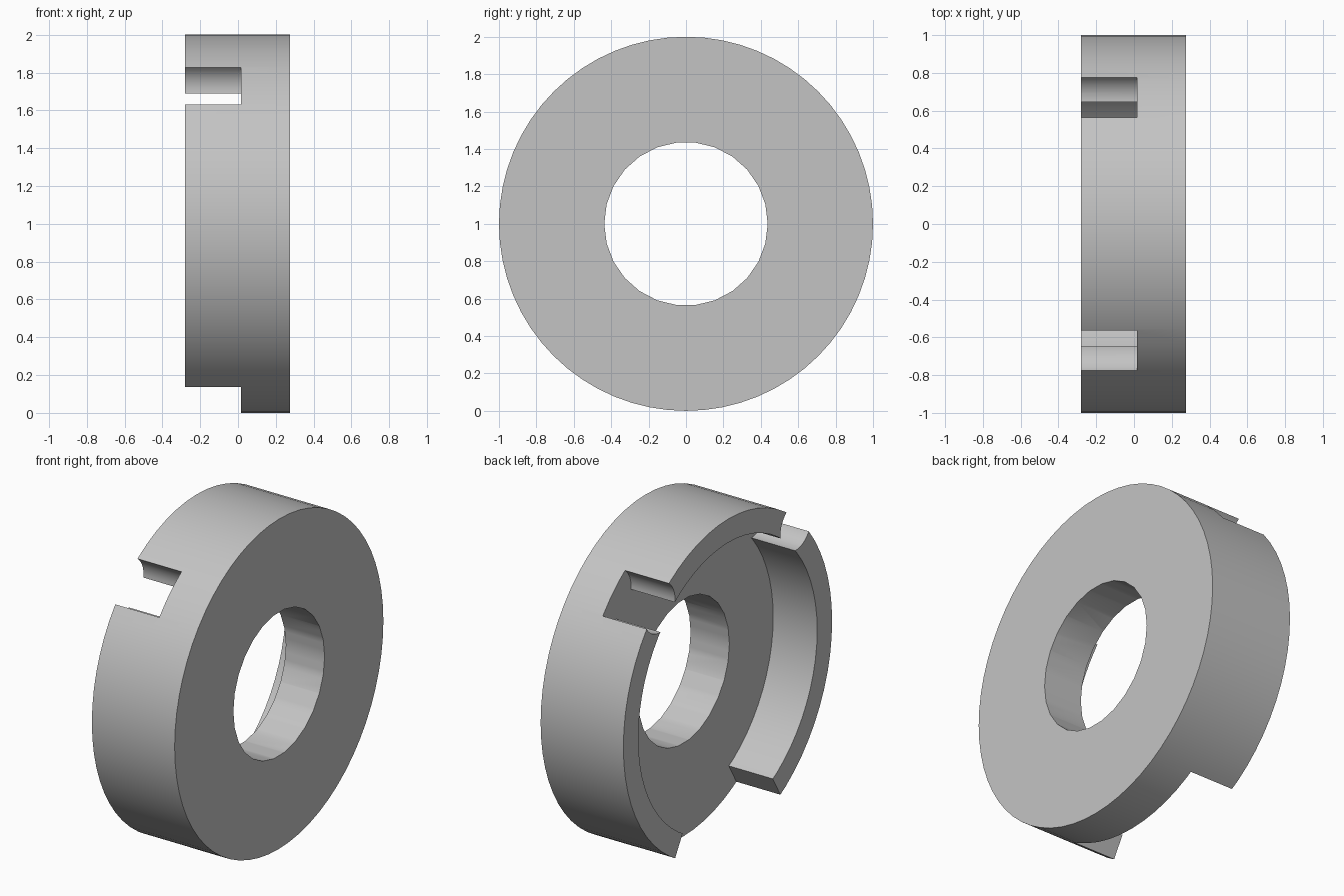
import bpy
import bmesh
from math import sin, cos, pi, radians

cube = bpy.data.objects.get("Cube")
if cube:
    bpy.data.objects.remove(cube, do_unlink=True)

BACK, FLOOR, OPEN = 0.275, 0.015, -0.28    # x of plain face, recess floor, rim face
OUTER, INNER, BORE = 1.0, 0.857, 0.437     # radii
SIDES = 64


def finish(bm, name):
    bmesh.ops.recalc_face_normals(bm, faces=bm.faces)
    mesh = bpy.data.meshes.new(name)
    bm.to_mesh(mesh)
    bm.free()
    obj = bpy.data.objects.new(name, mesh)
    bpy.context.collection.objects.link(obj)
    return obj


def ring_of(radius, sides, y=0.0, z=1.0):
    return [(y + radius * cos(2 * pi * i / sides), z + radius * sin(2 * pi * i / sides))
            for i in range(sides)]


def lathe(name, profile):
    """Turn a closed (x, radius) profile around the x axis."""
    bm = bmesh.new()
    rings = [[bm.verts.new((x, y, z)) for y, z in ring_of(r, SIDES)] for x, r in profile]
    for k, a in enumerate(rings):
        b = rings[(k + 1) % len(rings)]
        for i in range(SIDES):
            j = (i + 1) % SIDES
            bm.faces.new((a[i], a[j], b[j], b[i]))
    return finish(bm, name)


def prism(name, outline, x0, x1):
    """Extrude a (y, z) outline along x."""
    bm = bmesh.new()
    face = bm.faces.new([bm.verts.new((x0, y, z)) for y, z in outline])
    new = bmesh.ops.extrude_face_region(bm, geom=[face])["geom"]
    verts = [v for v in new if isinstance(v, bmesh.types.BMVert)]
    bmesh.ops.translate(bm, verts=verts, vec=(x1 - x0, 0, 0))
    obj = finish(bm, name)
    obj.hide_render = True
    return obj


# Flanged disc with a raised rim
body = lathe("slotted_collar", [(BACK, 0.3), (BACK, OUTER), (OPEN, OUTER),
                                (OPEN, INNER), (FLOOR, INNER), (FLOOR, 0.3)])

# Centre bore, bottom gap in the rim, two round-sided slots
cutters = [prism("bore_cutter", ring_of(BORE, 26), -0.5, 0.5)]
half, reach = radians(30.3), 1.5
cutters.append(prism("gap_cutter", [(0, 1),
                                    (-reach * sin(half), 1 - reach * cos(half)),
                                    (reach * sin(half), 1 - reach * cos(half))], -0.5, FLOOR))
slot = radians(47.4)
for side, label in ((-1, "front"), (1, "rear")):
    outline = ring_of(0.147, 40, side * 0.963 * cos(slot), 1 + 0.963 * sin(slot))
    cutters.append(prism(label + "_slot_cutter", outline, -0.5, FLOOR))

bpy.ops.object.select_all(action='DESELECT')
body.select_set(True)
bpy.context.view_layer.objects.active = body
for cutter in cutters:
    mod = body.modifiers.new(cutter.name, 'BOOLEAN')
    mod.operation = 'DIFFERENCE'
    mod.solver = 'EXACT'
    mod.object = cutter
    bpy.ops.object.modifier_apply(modifier=mod.name)
    bpy.data.objects.remove(cutter, do_unlink=True)

# Plain grey finish
grey = bpy.data.materials.new("plain_grey")
grey.use_nodes = True
colour = (0.55, 0.55, 0.55, 1)
grey.diffuse_color = colour
grey.node_tree.nodes["Principled BSDF"].inputs["Base Color"].default_value = colour
body.data.materials.clear()
body.data.materials.append(grey)
bpy.ops.object.shade_smooth_by_angle(angle=radians(30))
